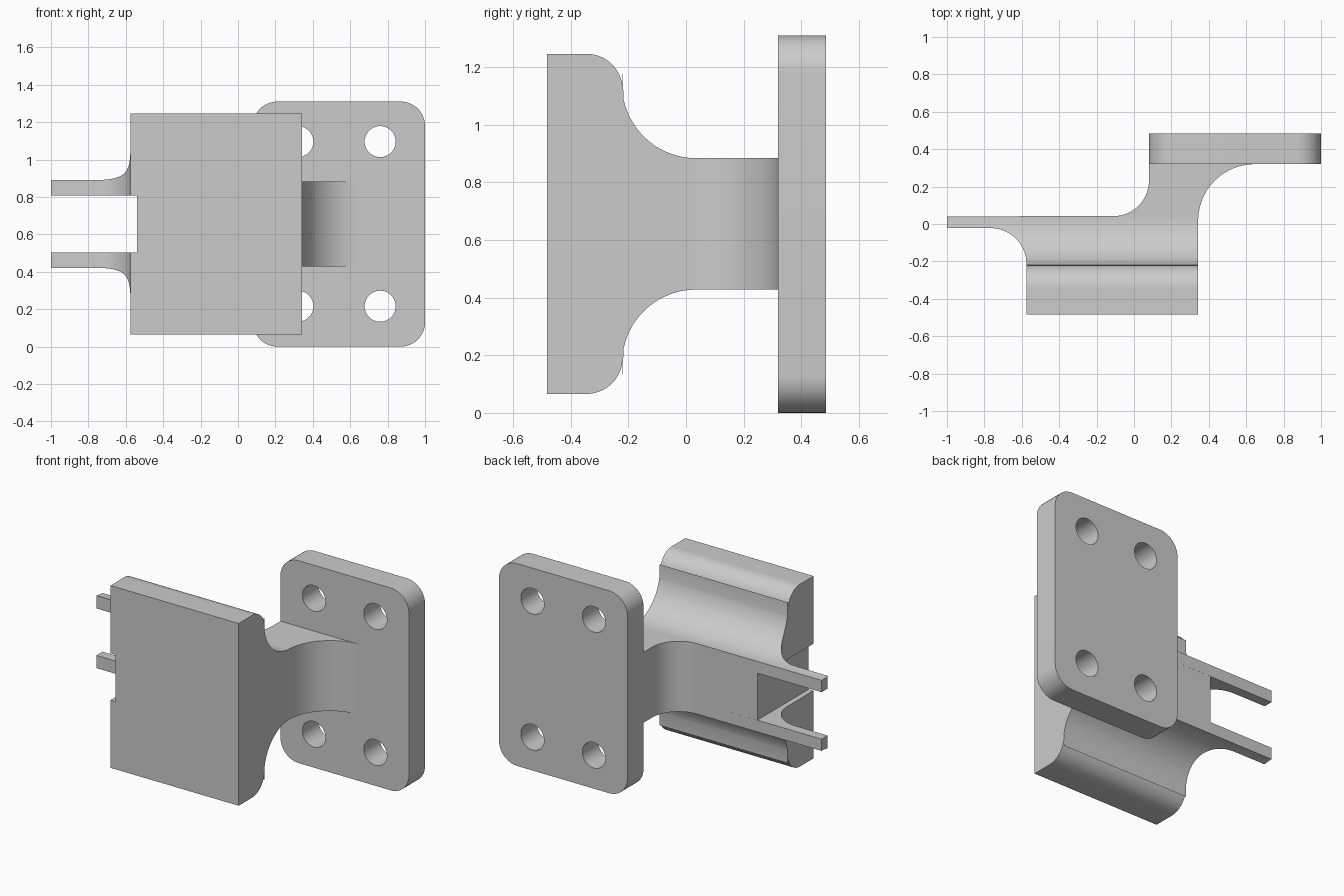
import bpy, bmesh
from math import cos, sin, radians
from mathutils import Vector

if "Cube" in bpy.data.objects:
    bpy.data.objects.remove(bpy.data.objects["Cube"])

grey = bpy.data.materials.new("plain grey")
grey.use_nodes = True
colour = (0.6, 0.6, 0.6, 1)
grey.diffuse_color = colour
grey.node_tree.nodes["Principled BSDF"].inputs["Base Color"].default_value = colour

MID = 0.656  # height of the mirror plane
FRONT, BACK = -0.483, 0.32  # the arm runs from here to the plate


def arc(cx, cy, r, start, end, steps=20):
    angles = [radians(start + (end - start) * i / steps) for i in range(steps + 1)]
    return [(cx + r * cos(a), cy + r * sin(a)) for a in angles]


def value_at(line, y):
    """Read a polyline of (y, value) points at a given y."""
    for (y0, v0), (y1, v1) in zip(line, line[1:]):
        if y <= y1:
            return v0 + (v1 - v0) * max(0, y - y0) / (y1 - y0)
    return line[-1][1]


def loft(name, rings):
    """Skin a row of closed rings and cap both ends."""
    bm = bmesh.new()
    rows = [[bm.verts.new(p) for p in ring] for ring in rings]
    for a, b in zip(rows, rows[1:]):
        for i in range(len(a)):
            bm.faces.new((a[i - 1], a[i], b[i], b[i - 1]))
    bm.faces.new(rows[0][::-1])
    bm.faces.new(rows[-1])
    bmesh.ops.remove_doubles(bm, verts=bm.verts[:], dist=0.00001)
    bm.normal_update()
    if bm.calc_volume(signed=True) < 0:
        bmesh.ops.reverse_faces(bm, faces=bm.faces[:])
    mesh = bpy.data.meshes.new(name)
    bm.to_mesh(mesh)
    bm.free()
    mesh.materials.append(grey)
    ob = bpy.data.objects.new(name, mesh)
    bpy.context.collection.objects.link(ob)
    return ob


def select(ob):
    bpy.ops.object.select_all(action="DESELECT")
    bpy.context.view_layer.objects.active = ob
    ob.select_set(True)


def smooth(ob):
    select(ob)
    bpy.ops.object.shade_smooth_by_angle(angle=radians(30))


# Bracket arm: half height, right edge, left edge and slot end, all along y
height = [(FRONT, 0.59)] + arc(-0.345, 0.465, 0.125, 90, 8)
height += arc(0.035, 0.485, 0.257, 172, 270) + [(BACK, 0.228)]
right = [(FRONT, 0.343)] + arc(BACK - 0.302, 0.645, 0.302, -90, 0)
fillet = arc(0.232, -0.11, 0.19, 180, 90) + [(BACK, 0.08)]
left = [(FRONT, -0.575)] + arc(-0.214, -0.767, 0.192, 90, 0)
left += [(-0.021, -1), (0.041, -1)] + fillet
slot = [(FRONT, -0.54), (0.041, -0.54)] + fillet
SLOT_HALF = 0.152

levels = sorted({round(y, 4) for line in (height, right, left, slot) for y, v in line})
sections = []
for y in levels:
    h, r, l, s = (value_at(line, y) for line in (height, right, left, slot))
    upper = [(r, h), (l, h), (l, SLOT_HALF), (s, SLOT_HALF)]
    outline = upper + [(x, -z) for x, z in reversed(upper)]
    sections.append([(x, y, MID + z) for x, z in outline])
smooth(loft("bracket_arm", sections))

# Mounting plate with rounded corners
x0, x1, z0, z1, r = 0.08, 1.0, 0.0, 1.31, 0.13
outline = arc(x1 - r, z1 - r, r, 90, 0, 12) + arc(x1 - r, z0 + r, r, 0, -90, 12)
outline += arc(x0 + r, z0 + r, r, 270, 180, 12) + arc(x0 + r, z1 - r, r, 180, 90, 12)
plate = loft("mounting_plate", [[(x, y, z) for x, z in outline] for y in (BACK, 0.485)])

# Four bolt holes
for sx in (-1, 1):
    for sz in (-1, 1):
        ring = arc(0.54 + sx * 0.22, MID + sz * 0.44, 0.083, 0, 360, 48)[:-1]
        cutter = loft("hole_cutter", [[(x, y, z) for x, z in ring] for y in (0.2, 0.6)])
        mod = plate.modifiers.new("hole", "BOOLEAN")
        mod.object, mod.operation, mod.solver = cutter, "DIFFERENCE", "EXACT"
        select(plate)
        bpy.ops.object.modifier_apply(modifier=mod.name)
        bpy.data.objects.remove(cutter)
smooth(plate)
